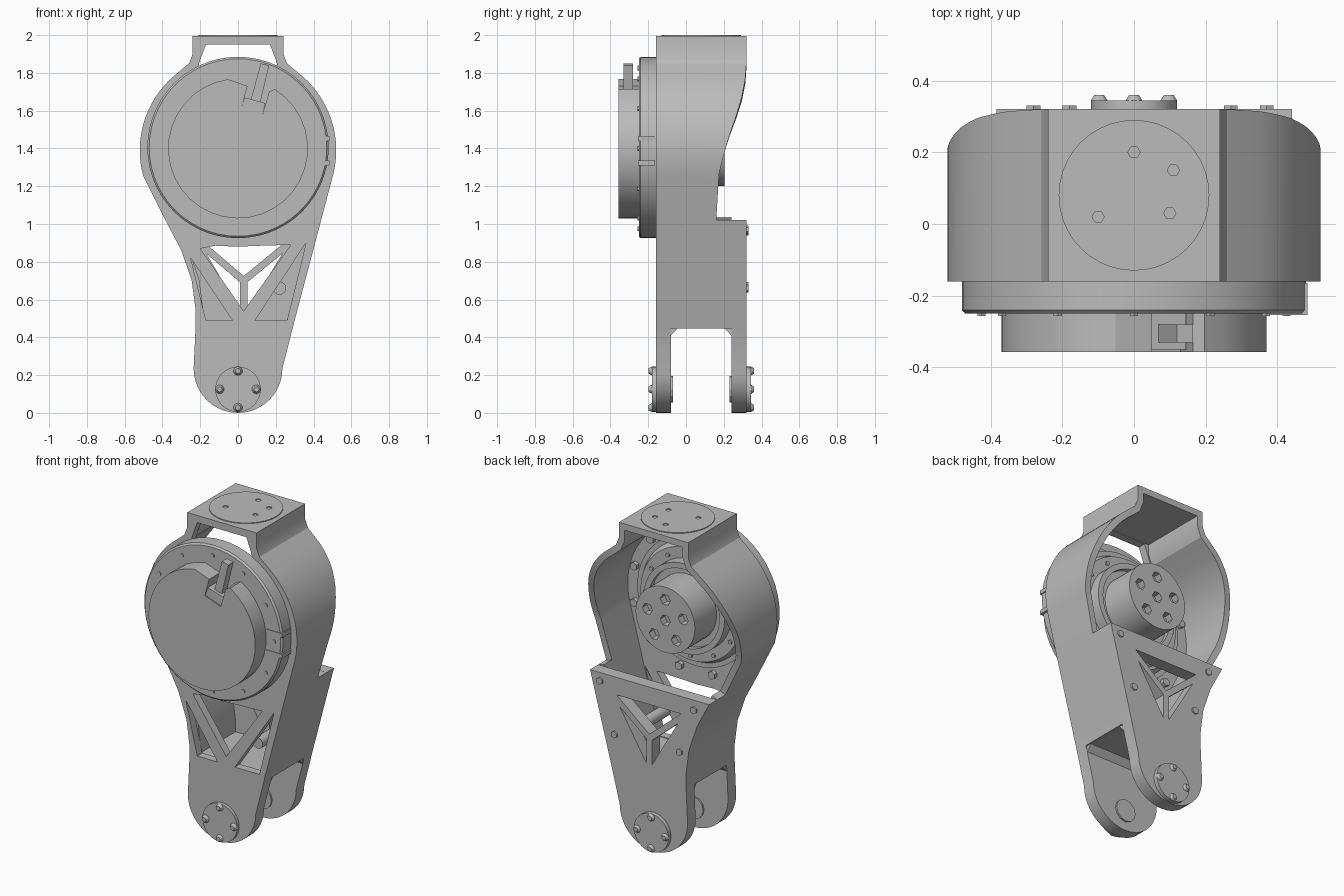
import bpy, bmesh, math
from mathutils import Vector, Matrix

default = bpy.data.objects.get("Cube")
if default:
    bpy.data.objects.remove(default, do_unlink=True)

grey = bpy.data.materials.new("satin_grey")
grey.use_nodes = True
GREY = (0.5, 0.5, 0.5, 1)
grey.diffuse_color = GREY
grey.node_tree.nodes["Principled BSDF"].inputs["Base Color"].default_value = GREY
HUB_Z = 1.4
PIVOT_Z = 0.125
STEP_Z = 1.02
FORK_Z = 0.447
SHARP = math.radians(28)


def finish(name, bm):
    """Smooth gentle edges, keep sharp ones, and make the object."""
    bmesh.ops.recalc_face_normals(bm, faces=bm.faces[:])
    for f in bm.faces:
        f.smooth = True
    for e in bm.edges:
        e.smooth = e.calc_face_angle(0) < SHARP
    mesh = bpy.data.meshes.new(name)
    bm.to_mesh(mesh)
    bm.free()
    mesh.materials.append(grey)
    bpy.context.collection.objects.link(bpy.data.objects.new(name, mesh))


def place(p, d, axis):
    return {"X": (d, p[0], p[1]), "Y": (p[0], d, p[1]), "Z": (p[0], p[1], d)}[axis]


def plate(name, outer, a, b, axis="Y", holes=()):
    """Solid plate between depths a and b, with through holes."""
    bm = bmesh.new()
    twin, loops, edges = {}, [], []
    for pts in [outer, *holes]:
        loop = [bm.verts.new(place(p, a, axis)) for p in pts]
        for v, p in zip(loop, pts):
            twin[v] = bm.verts.new(place(p, b, axis))
        loops.append(loop)
    if holes:
        for loop in loops:
            edges += [bm.edges.new((loop[i - 1], loop[i])) for i in range(len(loop))]
        bmesh.ops.triangle_fill(bm, edges=edges, use_beauty=False, normal=place((0, 0), 1, axis))
    else:
        bm.faces.new(loops[0])
    for f in bm.faces[:]:
        bm.faces.new([twin[v] for v in reversed(f.verts)])
    for loop in loops:
        for i, v in enumerate(loop):
            u = loop[i - 1]
            bm.faces.new((v, u, twin[u], twin[v]))
    finish(name, bm)


def wall(name, outer, inner, front, rear_of):
    """Bent wall between two paths, its rear edge set by height."""
    bm = bmesh.new()
    rings = []
    for o, i in zip(outer, inner):
        rear = rear_of(o[1])
        rings.append([bm.verts.new(place(p, d, "Y"))
                      for p, d in ((o, front), (o, rear), (i, rear), (i, front))])
    for p, q in zip(rings, rings[1:]):
        for k in range(4):
            bm.faces.new((p[k - 1], p[k], q[k], q[k - 1]))
    bm.faces.new(rings[0])
    bm.faces.new(rings[-1])
    finish(name, bm)


def rod(name, x, z, a, b, r, sides=24, r2=None):
    """Cylinder or cone along Y from a to b."""
    bm = bmesh.new()
    m = Matrix.Translation((x, (a + b) / 2, z)) @ Matrix.Rotation(-math.pi / 2, 4, "X")
    bmesh.ops.create_cone(bm, cap_ends=True, segments=sides, radius1=r,
                          radius2=r if r2 is None else r2, depth=b - a, matrix=m)
    finish(name, bm)


def lathe(name, profile, z, steps=56):
    """Turn a (radius, y) profile about the Y direction at height z."""
    bm = bmesh.new()
    rings = [[bm.verts.new(place(p, y, "Y")) for p, y in
              [((r * math.cos(t), z + r * math.sin(t)), y) for r, y in profile]]
             for t in [math.tau * i / steps for i in range(steps)]]
    for i in range(steps):
        p, q = rings[i - 1], rings[i]
        for j in range(len(profile) - 1):
            bm.faces.new((p[j], p[j + 1], q[j + 1], q[j]))
    bm.faces.new([ring[0] for ring in rings])
    bm.faces.new([ring[-1] for ring in rings])
    finish(name, bm)


def arc(cx, cz, r, start, end, n):
    angles = [math.radians(start + (end - start) * i / n) for i in range(n + 1)]
    return [(cx + r * math.cos(t), cz + r * math.sin(t)) for t in angles]


def ring(cx, cz, r, n, start=0):
    return arc(cx, cz, r, start, start + 360 * (n - 1) / n, n - 1)


def inset(pts, d):
    """Mitred inward offset of a closed outline."""
    p = [Vector(q) for q in pts]
    if sum(p[i - 1].cross(p[i]) for i in range(len(p))) < 0:
        p.reverse()
    out = []
    for i, q in enumerate(p):
        e1 = (q - p[i - 1]).normalized()
        e2 = (p[(i + 1) % len(p)] - q).normalized()
        n1, n2 = Vector((-e1.y, e1.x)), Vector((-e2.y, e2.x))
        out.append(q + (n1 + n2) * d / (1 + n1.dot(n2)))
    return out


# Outline of the link, counter-clockwise from the left of the pivot lobe
outline = arc(0, 0.235, 0.235, 180, 360, 20)
outline += [(0.289, FORK_Z), (0.30, 0.49), (0.44, STEP_Z)] + arc(0, 1.39, 0.52, -14, 48, 16)
outline += [(0.26, 1.85), (0.24, 1.9), (0.24, 1.995), (-0.24, 1.995), (-0.24, 1.9), (-0.26, 1.85)]
outline += arc(0, 1.39, 0.52, 132, 195, 16)
outline += [(-0.384, STEP_Z), (-0.3, 0.86), (-0.245, 0.7), (-0.225, 0.55), (-0.225, FORK_Z)]
inner = inset(outline, 0.04)

# Front plate: V brace below the motor and a gap above it
front_windows = [
    [(-0.2, 0.87), (0.03, 0.54), (0.28, 0.89), (0.12, 0.885), (0, 0.88), (-0.12, 0.885)],
    [(-0.25, 0.82), (-0.17, 0.49), (-0.03, 0.49)],
    [(0.36, 0.9), (0.09, 0.49), (0.26, 0.49)],
    [(-0.22, 1.8), (0.22, 1.8), (0.2, 1.87), (0.17, 1.95), (-0.17, 1.95), (-0.2, 1.87)]]
plate("front_plate", outline, -0.16, -0.11, holes=front_windows)
plate("front_leg", [p for p in outline if p[1] <= FORK_Z], -0.11, -0.08)

# Rear plate and leg, with a three-spoke brace
corners = [(-0.24, 0.93), (0.31, 0.93), (0.03, 0.47)]
rear_windows = [inset([corners[i - 1], corners[i], (0.03, 0.7)], 0.019) for i in range(3)]
plate("rear_plate", [p for p in outline if p[1] <= STEP_Z], 0.24, 0.32, holes=rear_windows)

# Side walls: the upper one wraps over the top with a sweeping rear edge
rear_edge = [(1.2, 0.16), (1.33, 0.19), (1.47, 0.23), (1.57, 0.265), (1.67, 0.295),
             (1.77, 0.314), (1.85, 0.32)]


def swept_rear(z):
    for (z0, y0), (z1, y1) in zip(rear_edge, rear_edge[1:]):
        if z < z1:
            return y0 + (y1 - y0) * max(0, z - z0) / (z1 - z0)
    return rear_edge[-1][1]


right_fork, right_step = outline.index((0.289, FORK_Z)), outline.index((0.44, STEP_Z))
left_step = outline.index((-0.384, STEP_Z))
for name, span, rear_of in (
        ("upper_wall", slice(right_step, left_step + 1), swept_rear),
        ("left_wall", slice(right_fork, right_step + 1), lambda z: 0.24),
        ("right_wall", slice(left_step, None), lambda z: 0.24)):
    wall(name, outline[span], inner[span], -0.11, rear_of)

# Floor above the fork, with chamfered inner corners
plate("fork_floor", [(-0.21, FORK_Z), (0.275, FORK_Z), (0.275, 0.485), (-0.21, 0.485)], -0.11, 0.24)
for y, inward in ((-0.08, 0.035), (0.24, -0.035)):
    plate("fork_chamfer", [(y, 0.41), (y, FORK_Z), (y + inward, FORK_Z)], -0.22, 0.28, "X")

# Top mounting disc with screw holes
mounts = [(0, 0.2), (0.11, 0.15), (0.1, 0.03), (-0.1, 0.02)]
plate("top_mount_disc", ring(0, 0.08, 0.21, 40), 1.995, 2.0, "Z",
      [ring(x, y, 0.017, 6) for x, y in mounts])

# Motor body turned from a stepped profile, with a drilled hub cap
profile = [(0.47, -0.25), (0.48, -0.24), (0.48, -0.155), (0.4, -0.155), (0.4, -0.09),
           (0.37, -0.09), (0.35, -0.05), (0.28, -0.05), (0.28, 0.02), (0.245, 0.02),
           (0.245, -0.01), (0.205, -0.01), (0.205, 0.16)]
lathe("motor_body", profile, HUB_Z + 0.005)
drilled = [ring(x, z, 0.035, 6) for x, z in ring(0, HUB_Z, 0.13, 5, 18) + [(0, HUB_Z)]]
plate("hub_cap", ring(0, HUB_Z + 0.005, 0.205, 56), 0.16, 0.205, holes=drilled)

# Motor cover with a cable notch, and the angled cable plug in it
cover = arc(0, HUB_Z, 0.37, 98, 418, 30)
cover += [(0.165, 1.7), (0.13, 1.58), (0.02, 1.62), (0.05, 1.73)]
plate("motor_cover", cover, -0.357, -0.245)
plate("cable_plug", [(0.055, 1.61), (0.105, 1.59), (0.165, 1.84), (0.12, 1.85)], -0.33, -0.28)
plate("plug_seat", [(0.02, 1.62), (0.13, 1.58), (0.145, 1.64), (0.035, 1.67)], -0.35, -0.24)

# Side connector on the motor rim
for z in (1.31, 1.44):
    plate("side_connector_rail", [(0.37, z), (0.484, z), (0.484, z + 0.025), (0.37, z + 0.025)],
          -0.254, -0.165)

# Rim screws on the motor face, nuts and screws on the inside
for x, z in ring(0, HUB_Z, 0.425, 12):
    rod("rim_screw", x, z, -0.256, -0.245, 0.013, 6)
for x, z in ring(0, HUB_Z, 0.44, 12, 15):
    if z < 1.75:
        rod("inner_nut", x, z, -0.12, -0.085, 0.026, 6)
for x, z in ring(0, HUB_Z, 0.315, 12):
    rod("inner_screw", x, z, -0.06, -0.04, 0.013, 6)

# Pivot caps with four button screws on each fork leg
for side, cap, head, radii in (("front", (-0.18, -0.15), (-0.198, -0.18), (0.014, 0.024)),
                               ("rear", (0.31, 0.345), (0.345, 0.36), (0.024, 0.014))):
    rod(side + "_pivot_cap", 0, PIVOT_Z, *cap, 0.12, 32)
    for x, z in ring(0, PIVOT_Z, 0.097, 4):
        rod(side + "_pivot_screw", x, z, *head, radii[0], 10, radii[1])
for a, b in ((-0.085, -0.07), (0.23, 0.245)):
    rod("inner_pivot_boss", 0, PIVOT_Z, a, b, 0.07, 12)

# Standoff post and the rear plate screws
rod("standoff_post", 0.22, 0.66, -0.12, 0.3, 0.035, 16)
for x, z in [(-0.28, 0.96), (0.37, 0.97), (-0.18, 0.67), (0.27, 0.66)]:
    rod("rear_plate_screw", x, z, 0.315, 0.33, 0.022, 6)
